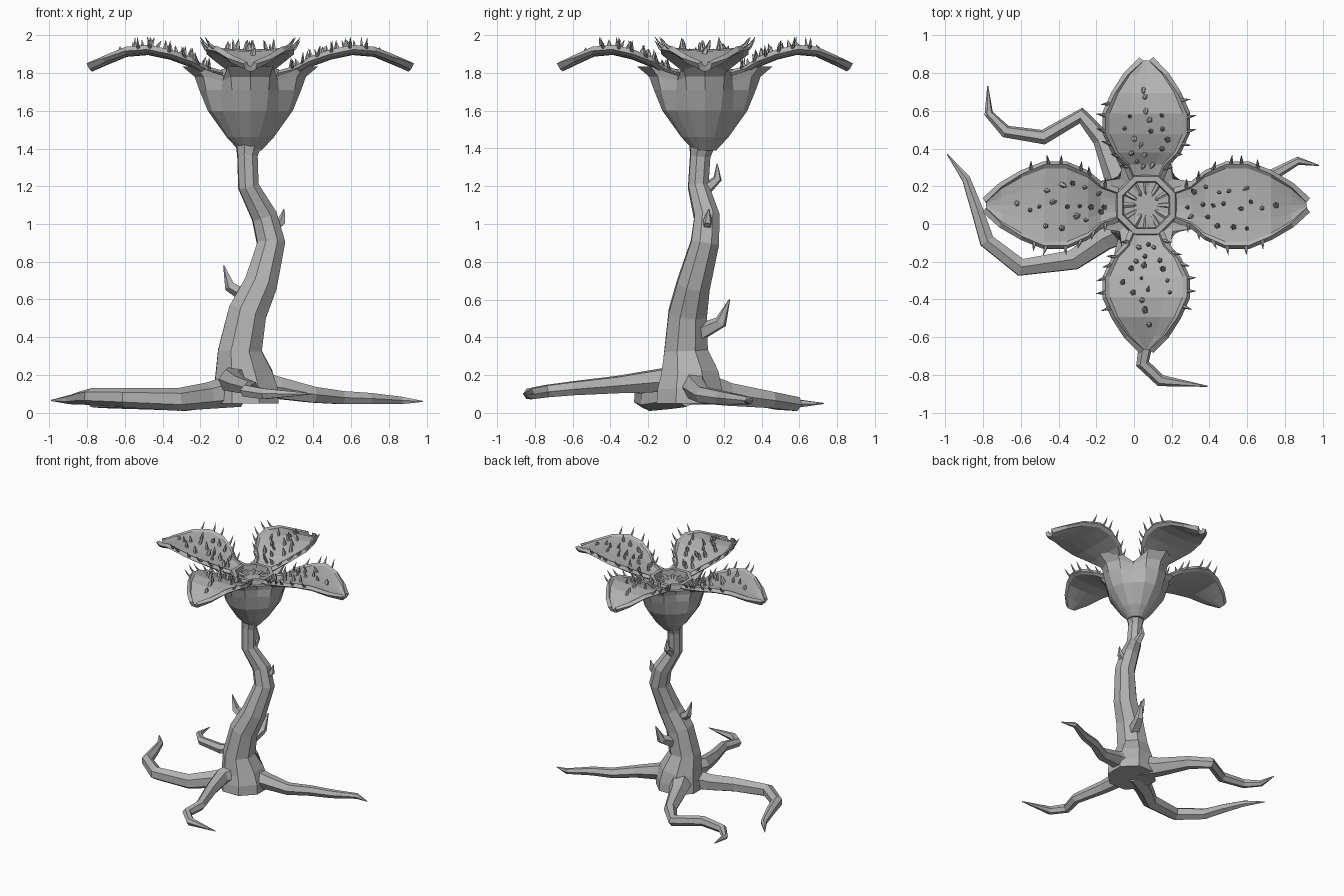
import bpy, bmesh, math, random
from mathutils import Vector, Quaternion, Matrix

random.seed(4)
cube = bpy.data.objects.get("Cube")
if cube:
    bpy.data.objects.remove(cube)

grey = bpy.data.materials.new("plain grey")
grey.use_nodes = True
COLOR = (0.45, 0.45, 0.45, 1)
grey.diffuse_color = COLOR
grey.node_tree.nodes["Principled BSDF"].inputs["Base Color"].default_value = COLOR

CENTER = Vector((0.065, 0.1, 0))
UP = Vector((0, 0, 1))


def finish(bm, name, recalc=True):
    if recalc:
        bmesh.ops.recalc_face_normals(bm, faces=bm.faces)
    mesh = bpy.data.meshes.new(name)
    bm.to_mesh(mesh)
    bm.free()
    mesh.materials.append(grey)
    obj = bpy.data.objects.new(name, mesh)
    bpy.context.collection.objects.link(obj)
    return obj


def loft(bm, rings):
    """Bridge a list of closed point rings and cap both ends."""
    rows = [[bm.verts.new(p) for p in ring] for ring in rings]
    n = len(rows[0])
    for a, b in zip(rows, rows[1:]):
        for i in range(n):
            j = (i + 1) % n
            bm.faces.new((a[i], a[j], b[j], b[i]))
    bm.faces.new(rows[0][::-1])
    bm.faces.new(rows[-1])


def tube(bm, path, sides):
    """Tapering tube through (x, y, z, radius) points."""
    pts = [Vector(p[:3]) for p in path]
    steps = [(b - a).normalized() for a, b in zip(pts, pts[1:])]
    last = UP
    q = Quaternion()
    rings = []
    for i, p in enumerate(path):
        t = (steps[max(i - 1, 0)] + steps[min(i, len(steps) - 1)]).normalized()
        q = last.rotation_difference(t) @ q
        last = t
        rings.append([pts[i] + q @ Vector((math.cos(a), math.sin(a), 0)) * p[3]
                      for a in (2 * math.pi * (k + 0.5) / sides for k in range(sides))])
    loft(bm, rings)


def spike(bm, base, tip, radius, bend=Vector((0, 0, 0)), sides=5):
    """Pointed thorn; bend pushes its middle sideways."""
    base, tip = Vector(base), Vector(tip)
    mid = base.lerp(tip, 0.5) + bend
    tube(bm, [(*base, radius), (*mid, radius * 0.7), (*tip, radius * 0.08)], sides)


# Stem with a flared foot
bm = bmesh.new()
tube(bm, [(0.04, 0.02, 0.05, 0.19), (0.04, 0.02, 0.12, 0.185), (0.03, 0.02, 0.2, 0.165),
          (0.01, 0, 0.33, 0.125), (0.05, 0.01, 0.53, 0.11), (0.12, 0.04, 0.68, 0.095),
          (0.175, 0.1, 0.9, 0.08), (0.14, 0.11, 1.04, 0.072), (0.055, 0.065, 1.2, 0.058),
          (0.05, 0.075, 1.36, 0.057), (0.06, 0.09, 1.45, 0.08)], 8)
finish(bm, "stem")

# Thorns on the stem
bm = bmesh.new()
spike(bm, (0.08, 0.03, 0.6), (-0.075, 0.03, 0.78), 0.045, Vector((-0.045, 0, -0.02)))
spike(bm, (0.06, 0.06, 0.42), (0.12, 0.23, 0.6), 0.05, Vector((0.01, 0.04, -0.03)))
spike(bm, (0.17, 0.11, 0.97), (0.245, 0.12, 1.08), 0.035, Vector((0.025, 0, -0.01)))
spike(bm, (0.06, 0.1, 1.18), (0.06, 0.165, 1.32), 0.035, Vector((0, 0.035, -0.01)))
finish(bm, "stem_thorns")

# Crooked roots
roots = {
    "front_root": [(0.02, 0, 0.18, 0.085), (-0.04, -0.16, 0.17, 0.065), (0, -0.36, 0.15, 0.05),
                   (0.07, -0.6, 0.13, 0.04), (0.045, -0.74, 0.115, 0.036),
                   (0.14, -0.83, 0.1, 0.032), (0.39, -0.86, 0.1, 0.003)],
    "right_root": [(0, 0, 0.12, 0.09), (-0.16, -0.08, 0.09, 0.07), (-0.32, -0.19, 0.07, 0.06),
                   (-0.6, -0.23, 0.08, 0.052), (-0.78, -0.09, 0.085, 0.045),
                   (-0.83, 0.07, 0.08, 0.036), (-0.89, 0.24, 0.07, 0.025), (-0.99, 0.37, 0.065, 0.003)],
    "back_root": [(0, 0.05, 0.14, 0.1), (-0.08, 0.22, 0.1, 0.07), (-0.17, 0.45, 0.07, 0.05),
                  (-0.28, 0.575, 0.05, 0.043), (-0.48, 0.46, 0.055, 0.04),
                  (-0.68, 0.49, 0.055, 0.034), (-0.77, 0.585, 0.05, 0.024), (-0.775, 0.73, 0.05, 0.003)],
    "left_root": [(0.05, 0.04, 0.15, 0.1), (0.22, 0.05, 0.13, 0.065), (0.4, 0.09, 0.095, 0.048),
                  (0.55, 0.19, 0.08, 0.04), (0.7, 0.24, 0.075, 0.034),
                  (0.87, 0.335, 0.065, 0.022), (0.98, 0.31, 0.06, 0.003)],
}
for name, path in roots.items():
    bm = bmesh.new()
    tube(bm, path, 6)
    finish(bm, name)

# Four-lobed calyx, folding over into the throat: radius, height, lobe depth, dip
profile = [(0.06, 1.39, 1, 0), (0.125, 1.46, 1, 0), (0.225, 1.6, 0.93, 0), (0.27, 1.71, 0.8, 0),
           (0.295, 1.78, 0.7, 0.02), (0.36, 1.835, 0.55, 0.05), (0.17, 1.79, 1, 0.01),
           (0.13, 1.79, 1, 0), (0.115, 1.66, 1, 0), (0.05, 1.52, 1, 0)]
rings = []
for r, z, d, dip in profile:
    ring = []
    for k in range(16):
        a = k * math.pi / 8
        f = (1, (1 + d) / 2 + (1 - d) * 0.2, d, (1 + d) / 2 + (1 - d) * 0.2)[k % 4]
        drop = dip if k % 4 == 2 else 0
        ring.append(CENTER + Vector((math.cos(a) * r * f, math.sin(a) * r * f, z - drop)))
    rings.append(ring)
bm = bmesh.new()
loft(bm, rings)
finish(bm, "calyx")

# Lip around the throat
bm = bmesh.new()
loft(bm, [[CENTER + Vector((math.cos(a) * r, math.sin(a) * r, z))
           for a in (math.pi / 4 * (k + 0.5) for k in range(8))]
          for r, z in ((0.18, 1.77), (0.165, 1.82), (0.135, 1.82), (0.12, 1.7), (0.06, 1.66))])
finish(bm, "throat_lip")

# Ring of teeth pointing into the throat
bm = bmesh.new()
for k in range(12):
    d = Vector((math.cos(k * math.pi / 6), math.sin(k * math.pi / 6), 0))
    spike(bm, CENTER + d * 0.125 + UP * 1.77, CENTER + d * 0.02 + UP * 1.75, 0.016, UP * 0.01)
finish(bm, "throat_teeth")

# Petal centre line: distance out, height, half width
ROWS = [(0.15, 1.79, 0.065), (0.24, 1.815, 0.1), (0.31, 1.86, 0.165), (0.42, 1.9, 0.215),
        (0.54, 1.925, 0.215), (0.66, 1.915, 0.165), (0.77, 1.87, 0.095), (0.85, 1.835, 0.015)]
COLUMNS = (-1, -0.9, -0.45, 0, 0.45, 0.9, 1)


def petal_point(r, t):
    """Point on the upper petal surface, t running from edge to edge."""
    for a, b in zip(ROWS, ROWS[1:]):
        if r <= b[0]:
            break
    f = (r - a[0]) / (b[0] - a[0])
    z, w = (a[i] + (b[i] - a[i]) * f for i in (1, 2))
    rim = 0.012 if abs(t) > 0.95 else 0
    return Vector((r, t * w, z + 0.012 * t * t + rim))


for k, name in enumerate(("left", "back", "right", "front")):
    stretch = 0.9 if k % 2 else 1.0
    place = (Matrix.Translation(CENTER) @ Matrix.Rotation(k * math.pi / 2, 4, 'Z')
             @ Matrix.Diagonal((stretch, 1, 1, 1)))

    # Blade
    bm = bmesh.new()
    grid = [[bm.verts.new(place @ petal_point(row[0], t)) for t in COLUMNS] for row in ROWS]
    for a, b in zip(grid, grid[1:]):
        for j in range(len(COLUMNS) - 1):
            bm.faces.new((a[j], b[j], b[j + 1], a[j + 1]))
    petal = finish(bm, name + "_petal", recalc=False)
    thick = petal.modifiers.new("thickness", 'SOLIDIFY')
    thick.thickness = 0.03
    thick.offset = -1

    # Teeth standing on the blade, in three loose lines
    bm = bmesh.new()
    for t0, start, count in ((-0.45, 0.25, 5), (0, 0.22, 8), (0.45, 0.25, 5)):
        for i in range(count):
            r = start + i * 0.068 + random.uniform(-0.015, 0.015)
            p = petal_point(r, t0 + random.uniform(-0.15, 0.15))
            height = random.uniform(0.045, 0.065) * (0.7 if r > 0.6 else 1)
            lean = Vector((random.uniform(-0.03, 0.01), random.uniform(-0.015, 0.015), height))
            spike(bm, place @ (p - UP * 0.006), place @ (p + lean),
                  random.uniform(0.011, 0.018), UP * 0.004)
    finish(bm, name + "_petal_teeth")

    # Hooked thorns along both margins
    bm = bmesh.new()
    for side in (-1, 1):
        for r in (0.22, 0.29, 0.36, 0.44, 0.52, 0.6):
            p = petal_point(r + random.uniform(-0.015, 0.015), side)
            tip = p + Vector((random.uniform(-0.01, 0.02), side * 0.05, 0.045))
            spike(bm, place @ (p - UP * 0.015), place @ tip, 0.011, UP * -0.008)
    finish(bm, name + "_petal_margin_thorns")
